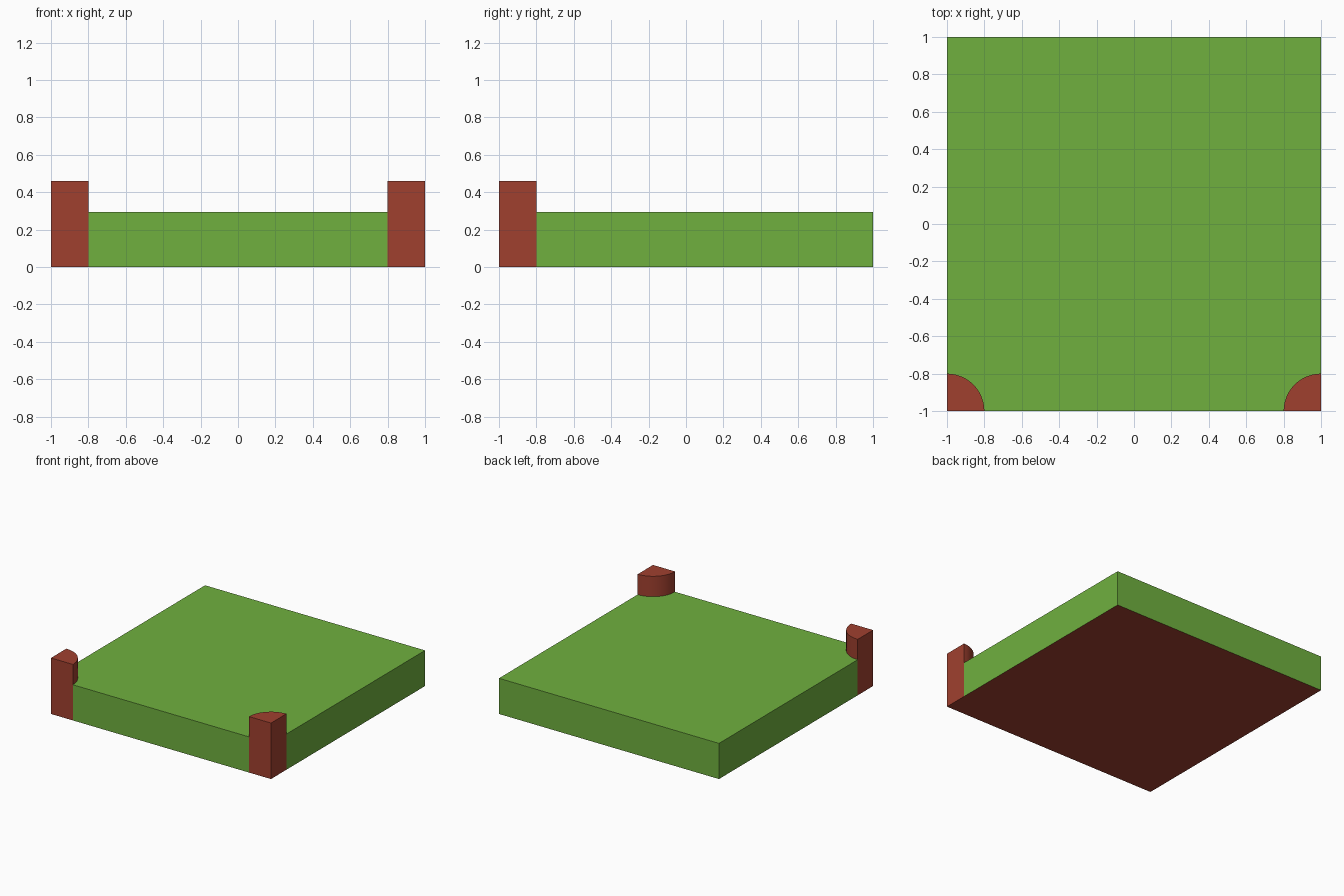
import bpy, bmesh
from math import sin, cos, pi

if "Cube" in bpy.data.objects:
    bpy.data.objects.remove(bpy.data.objects["Cube"])

R, GROUND_H, POST_H, SEG = 0.2, 0.293, 0.46, 12


def material(name, rgb):
    m = bpy.data.materials.new(name)
    lin = [((c / 255 + 0.055) / 1.055) ** 2.4 for c in rgb]
    m.diffuse_color = (*lin, 1)
    m.use_nodes = True
    m.node_tree.nodes["Principled BSDF"].inputs["Base Color"].default_value = m.diffuse_color
    return m


grass = material("grass", (112, 176, 63))
earth = material("earth", (160, 64, 47))


def arc(side):
    """Quarter arc around a front corner, from the front edge to the side edge."""
    return [(side * (1 - R * cos(a)), -1 + R * sin(a))
            for a in (pi / 2 * i / SEG for i in range(SEG + 1))]


def prism(name, outline, height, mats):
    bm = bmesh.new()
    base = bm.faces.new([bm.verts.new((x, y, 0)) for x, y in outline])
    top = bmesh.ops.extrude_face_region(bm, geom=[base], use_keep_orig=True)
    verts = [g for g in top["geom"] if isinstance(g, bmesh.types.BMVert)]
    bmesh.ops.translate(bm, verts=verts, vec=(0, 0, height))
    bmesh.ops.recalc_face_normals(bm, faces=bm.faces)
    mesh = bpy.data.meshes.new(name)
    for m in mats:
        mesh.materials.append(m)
    bm.normal_update()
    # An underside gets the last material
    for f in bm.faces:
        if f.normal.z < -0.5:
            f.material_index = len(mats) - 1
    bm.to_mesh(mesh)
    bm.free()
    ob = bpy.data.objects.new(name, mesh)
    bpy.context.collection.objects.link(ob)
    bpy.ops.object.select_all(action='DESELECT')
    ob.select_set(True)
    bpy.context.view_layer.objects.active = ob
    bpy.ops.object.shade_smooth_by_angle(angle=pi / 6)
    return ob


# Grass slab with both front corners scooped out, earth underneath
outline = arc(1) + [(1, 1), (-1, 1)] + arc(-1)[::-1]
slab = prism("grass_slab", outline, GROUND_H, [grass, earth])

# Remove the scooped walls hidden behind the posts
bm = bmesh.new()
bm.from_mesh(slab.data)
hidden = [f for f in bm.faces if abs(f.normal.z) < 0.5
          and abs(f.normal.x) > 0.01 and abs(f.normal.y) > 0.01]
bmesh.ops.delete(bm, geom=hidden, context='FACES_ONLY')
bm.to_mesh(slab.data)
bm.free()

# Quarter-round earth posts in the front corners
for label, side in (("left", -1), ("right", 1)):
    prism(f"{label}_corner_post", arc(side) + [(side, -1)], POST_H, [earth])
